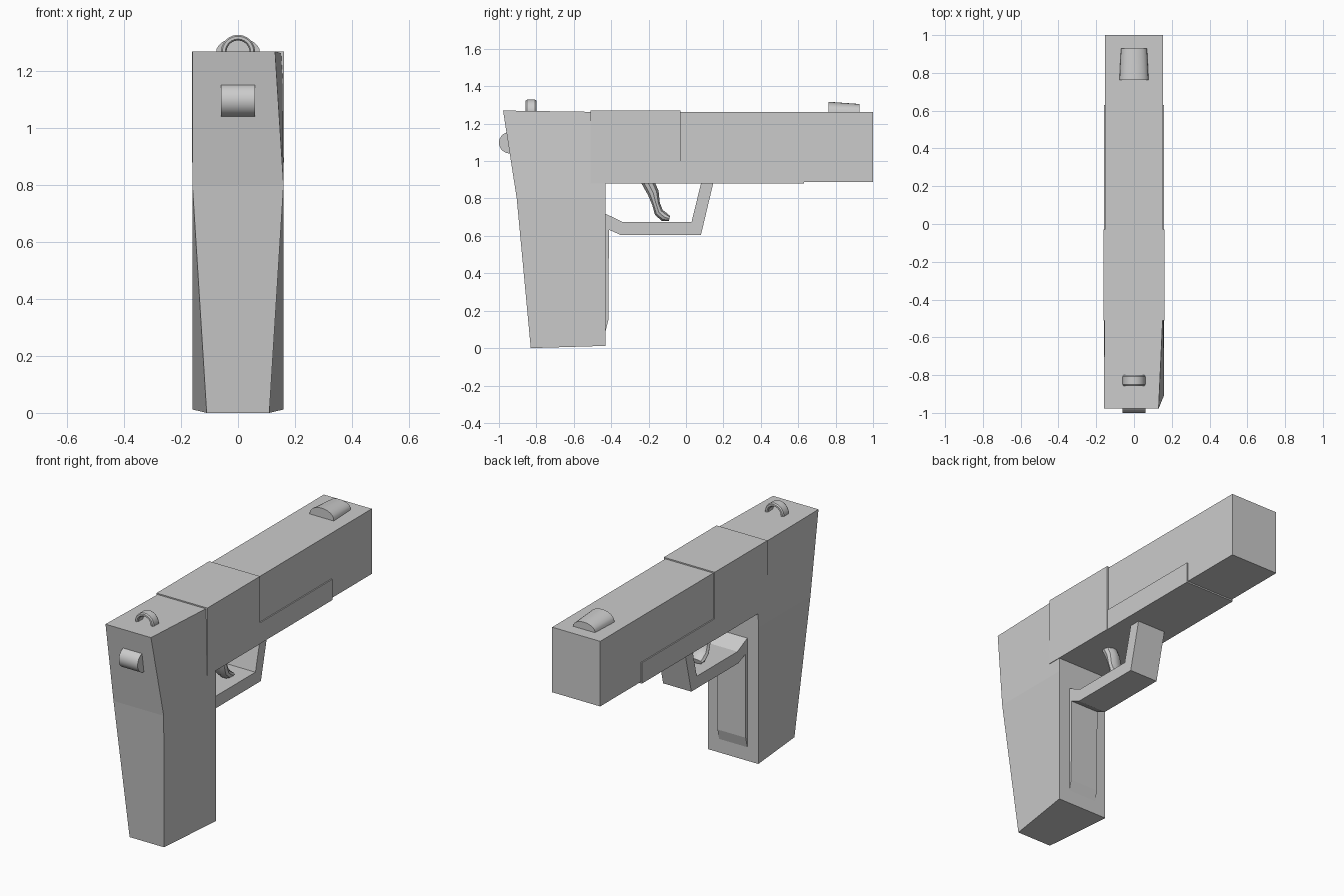
import bpy, bmesh, math
from mathutils import Matrix

cube = bpy.data.objects.get("Cube")
if cube:
    bpy.data.objects.remove(cube, do_unlink=True)

grey = bpy.data.materials.new("plain grey")
grey.use_nodes = True
grey.diffuse_color = (0.6, 0.6, 0.6, 1)
grey.node_tree.nodes["Principled BSDF"].inputs["Base Color"].default_value = (0.6, 0.6, 0.6, 1)


def finish(name, bm, smooth=False):
    bmesh.ops.recalc_face_normals(bm, faces=bm.faces)
    mesh = bpy.data.meshes.new(name)
    bm.to_mesh(mesh)
    bm.free()
    mesh.materials.append(grey)
    obj = bpy.data.objects.new(name, mesh)
    bpy.context.collection.objects.link(obj)
    if smooth:
        bpy.ops.object.select_all(action='DESELECT')
        obj.select_set(True)
        bpy.context.view_layer.objects.active = obj
        bpy.ops.object.shade_smooth_by_angle(angle=math.radians(35))
    return obj


def loft(name, rings, smooth=False):
    """Skin matching rings of points and cap both ends."""
    bm = bmesh.new()
    loops = [[bm.verts.new(p) for p in ring] for ring in rings]
    n = len(loops[0])
    for a, b in zip(loops, loops[1:]):
        for i in range(n):
            j = (i + 1) % n
            bm.faces.new((a[i], a[j], b[j], b[i]))
    bm.faces.new(loops[0])
    bm.faces.new(loops[-1])
    return finish(name, bm, smooth)


def side_profile(name, points, half, smooth=False):
    """Extrude a (y, z) outline across x."""
    return loft(name, [[(x, y, z) for y, z in points] for x in (-half, half)], smooth)


def box(name, half, y0, y1, z0, z1):
    return side_profile(name, [(y0, z0), (y1, z0), (y1, z1), (y0, z1)], half)


def section(left, right, back, z_back, front_half, z_front, front=-0.43):
    return [(left, back, z_back), (right, back, z_back),
            (front_half, front, z_front), (-front_half, front, z_front)]


# Grip and rear of the body, tapered at the back corners
loft("grip", [section(-0.11, 0.11, -0.83, 0.0, 0.16, 0.012),
              section(-0.16, 0.16, -0.905, 0.8, 0.16, 0.8),
              section(-0.16, 0.13, -0.978, 1.27, 0.155, 1.262)])

# Body blocks
box("middle_body", 0.162, -0.51, -0.03, 0.88, 1.27)
box("front_slide", 0.153, -0.1, 1.0, 0.888, 1.263)
box("lower_frame", 0.16, -0.1, 0.63, 0.88, 1.0)

# Raised strip on the front of the grip
side_profile("grip_strip", [(-0.45, 0.07), (-0.43, 0.09), (-0.415, 0.15),
                            (-0.412, 0.65), (-0.45, 0.65)], 0.09)

# Trigger guard
side_profile("trigger_guard", [(-0.45, 0.728), (-0.34, 0.675), (0.03, 0.675), (0.085, 0.9),
                               (0.15, 0.9), (0.08, 0.605), (-0.35, 0.605), (-0.45, 0.65)], 0.09)

# Curved trigger, swept with a rounded section: (y, z, half depth)
path = [(-0.21, 0.9, 0.036), (-0.175, 0.83, 0.032), (-0.16, 0.77, 0.022),
        (-0.145, 0.725, 0.026), (-0.115, 0.7, 0.026), (-0.088, 0.693, 0.014)]
rings = []
for i, (y, z, r) in enumerate(path):
    a, b = path[max(i - 1, 0)], path[min(i + 1, len(path) - 1)]
    dy, dz = b[0] - a[0], b[1] - a[1]
    length = math.hypot(dy, dz)
    ring = []
    for k in range(10):
        t = math.tau * k / 10
        d = r * math.sin(t)
        ring.append((0.042 * math.cos(t), y - d * dz / length, z + d * dy / length))
    rings.append(ring)
loft("trigger", rings, True)

# Hammer: a drum half sunk in the back
bm = bmesh.new()
bmesh.ops.create_cone(bm, cap_ends=True, segments=32, radius1=0.057, radius2=0.057, depth=0.12,
                      matrix=Matrix.Translation((0, -0.943, 1.098)) @ Matrix.Rotation(math.pi / 2, 4, 'Y'))
finish("hammer", bm, True)


# Front sight: a domed bar
def dome(y, half, top):
    arc = [math.pi * i / 12 for i in range(13)]
    curve = [(half * math.cos(t), y, 1.262 + (top - 1.262) * math.sin(t) ** 0.9) for t in arc[1:-1]]
    return [(half, y, 1.255)] + curve + [(-half, y, 1.255)]


loft("front_sight", [dome(0.762, 0.078, 1.317), dome(0.928, 0.07, 1.305)], True)

# Rear sight: a rounded half ring, given as (radius, y)
rim = [(0.04, -0.85), (0.045, -0.857), (0.055, -0.857), (0.06, -0.85),
       (0.06, -0.807), (0.055, -0.8), (0.045, -0.8), (0.04, -0.807)]
angles = [-0.2 + (math.pi + 0.4) * i / 20 for i in range(21)]
loft("rear_sight", [[(r * math.cos(t), y, 1.268 + r * math.sin(t)) for r, y in rim]
                    for t in angles], True)
